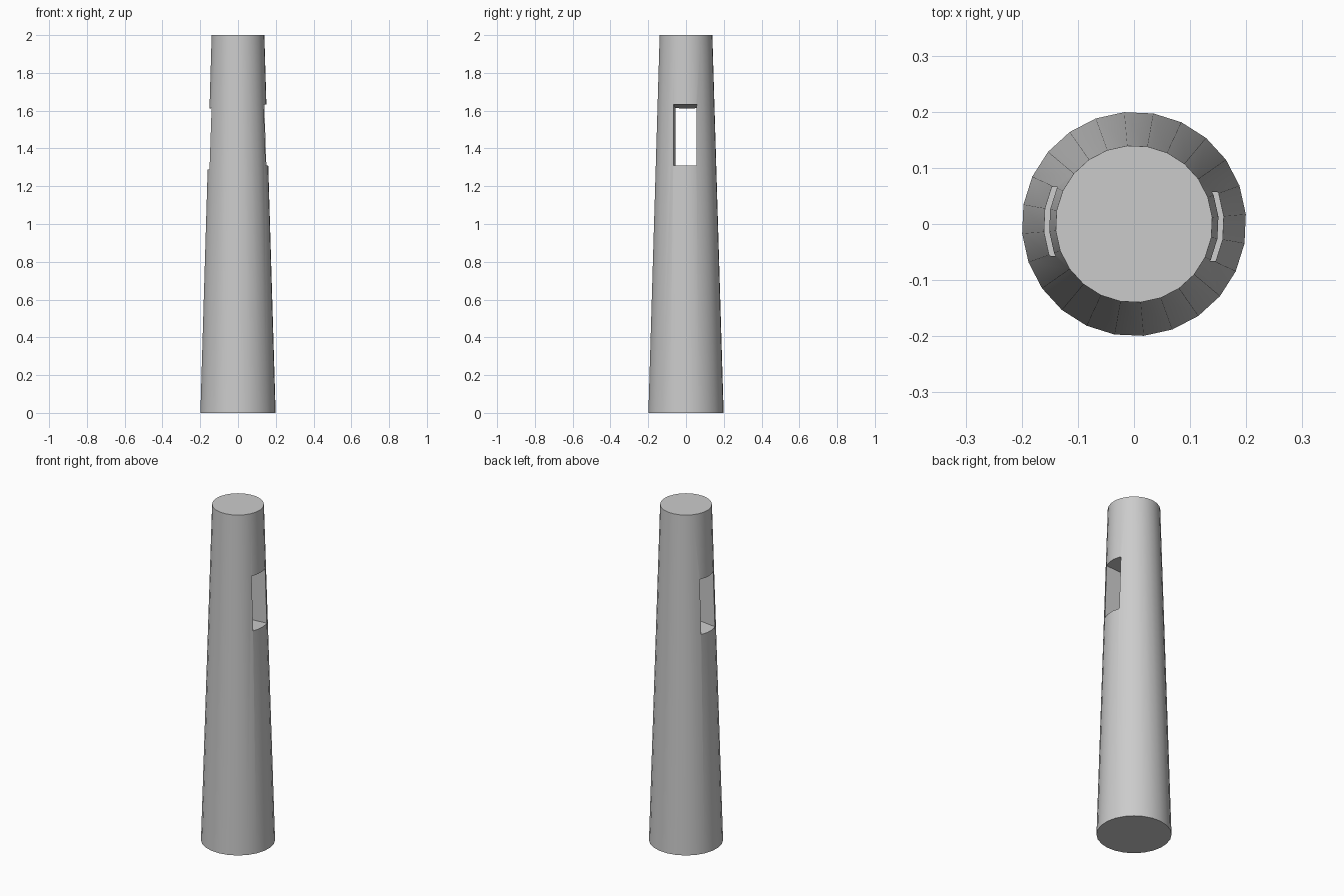
import bpy
from math import radians

cube = bpy.data.objects.get("Cube")
if cube:
    bpy.data.objects.remove(cube, do_unlink=True)

# Plain grey material
grey = bpy.data.materials.new("plain_grey")
grey.use_nodes = True
colour = (0.6, 0.6, 0.6, 1)
grey.diffuse_color = colour
grey.node_tree.nodes["Principled BSDF"].inputs["Base Color"].default_value = colour

# Tapered solid shaft
bpy.ops.mesh.primitive_cone_add(vertices=24, radius1=0.2, radius2=0.14, depth=2,
                                location=(0, 0, 1), rotation=(0, 0, radians(5)))
shaft = bpy.context.object
shaft.name = "tapered_shaft"
shaft.data.materials.append(grey)

# Slightly tilted block that cuts the slot from side to side
bpy.ops.mesh.primitive_cube_add(size=1, location=(0, 0, 1.461),
                                rotation=(0, radians(-4), radians(-1.9)))
cutter = bpy.context.object
cutter.name = "slot_cutter"
cutter.scale = (1, 0.123, 0.323)
cutter.data.materials.append(grey)
cutter.hide_render = True
bpy.context.view_layer.update()

# Cut the slot and keep the result as plain mesh
bpy.context.view_layer.objects.active = shaft
slot = shaft.modifiers.new("slot", 'BOOLEAN')
slot.operation = 'DIFFERENCE'
slot.solver = 'EXACT'
slot.object = cutter
bpy.ops.object.modifier_apply(modifier=slot.name)
bpy.data.objects.remove(cutter, do_unlink=True)

# Smooth round sides, sharp rims and slot edges
bpy.ops.object.select_all(action='DESELECT')
shaft.select_set(True)
bpy.ops.object.shade_smooth_by_angle(angle=radians(30))
